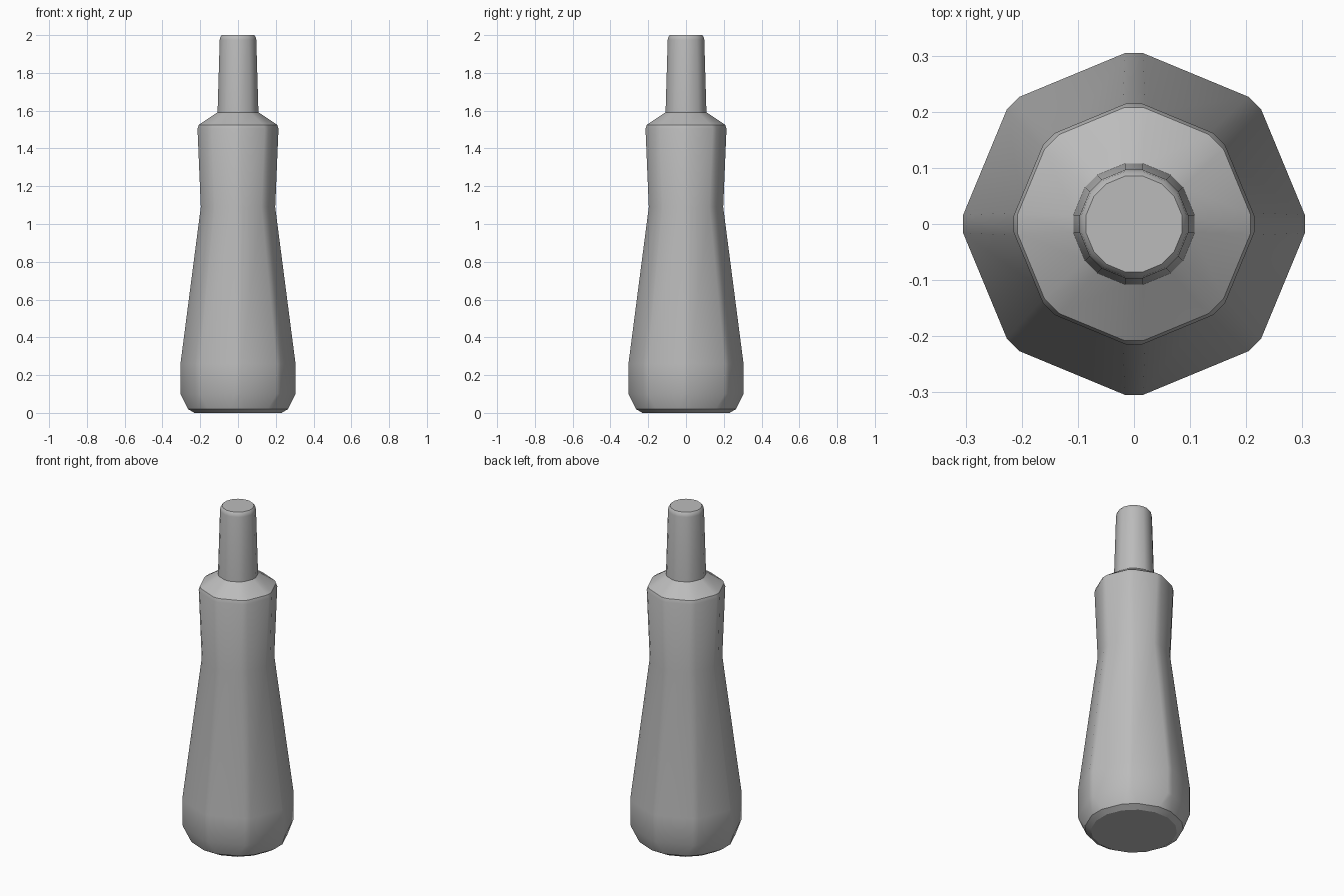
import bpy, bmesh
from math import radians, sin, cos

cube = bpy.data.objects.get("Cube")
if cube:
    bpy.data.objects.remove(cube)

grey = bpy.data.materials.new("plain grey")
grey.use_nodes = True
grey.diffuse_color = (0.5, 0.5, 0.5, 1)
grey.node_tree.nodes["Principled BSDF"].inputs["Base Color"].default_value = (0.5, 0.5, 0.5, 1)


def faceted_lathe(name, profile):
    """Octagonal lathe with chamfered corners; profile holds (radius, height, half corner angle)."""
    bm = bmesh.new()
    rings = []
    for r, z, half in profile:
        angles = [radians(45 * i + s * half) for i in range(8) for s in (-1, 1)]
        rings.append([bm.verts.new((r * cos(a), r * sin(a), z)) for a in angles])
    for low, high in zip(rings, rings[1:]):
        for i in range(16):
            j = (i + 1) % 16
            bm.faces.new((low[i], low[j], high[j], high[i]))
    bm.faces.new(rings[0][::-1])
    bm.faces.new(rings[-1])
    mesh = bpy.data.meshes.new(name)
    bm.to_mesh(mesh)
    bm.free()
    mesh.materials.append(grey)
    obj = bpy.data.objects.new(name, mesh)
    bpy.context.collection.objects.link(obj)
    bpy.ops.object.select_all(action="DESELECT")
    obj.select_set(True)
    bpy.context.view_layer.objects.active = obj
    bpy.ops.object.shade_smooth_by_angle(angle=radians(30))
    return obj


# Tapered grip with a rounded butt, a waist and a sloped shoulder
faceted_lathe("handle", [
    (0.235, 0.0, 11), (0.268, 0.02, 9), (0.305, 0.10, 3), (0.305, 0.26, 3),
    (0.198, 1.09, 6), (0.215, 1.505, 4), (0.208, 1.525, 5), (0.108, 1.592, 8),
])

# Narrow shaft with a softened tip
faceted_lathe("shaft", [
    (0.110, 1.57, 8), (0.109, 1.60, 8), (0.098, 1.975, 9), (0.095, 1.99, 10), (0.087, 2.0, 10),
])
